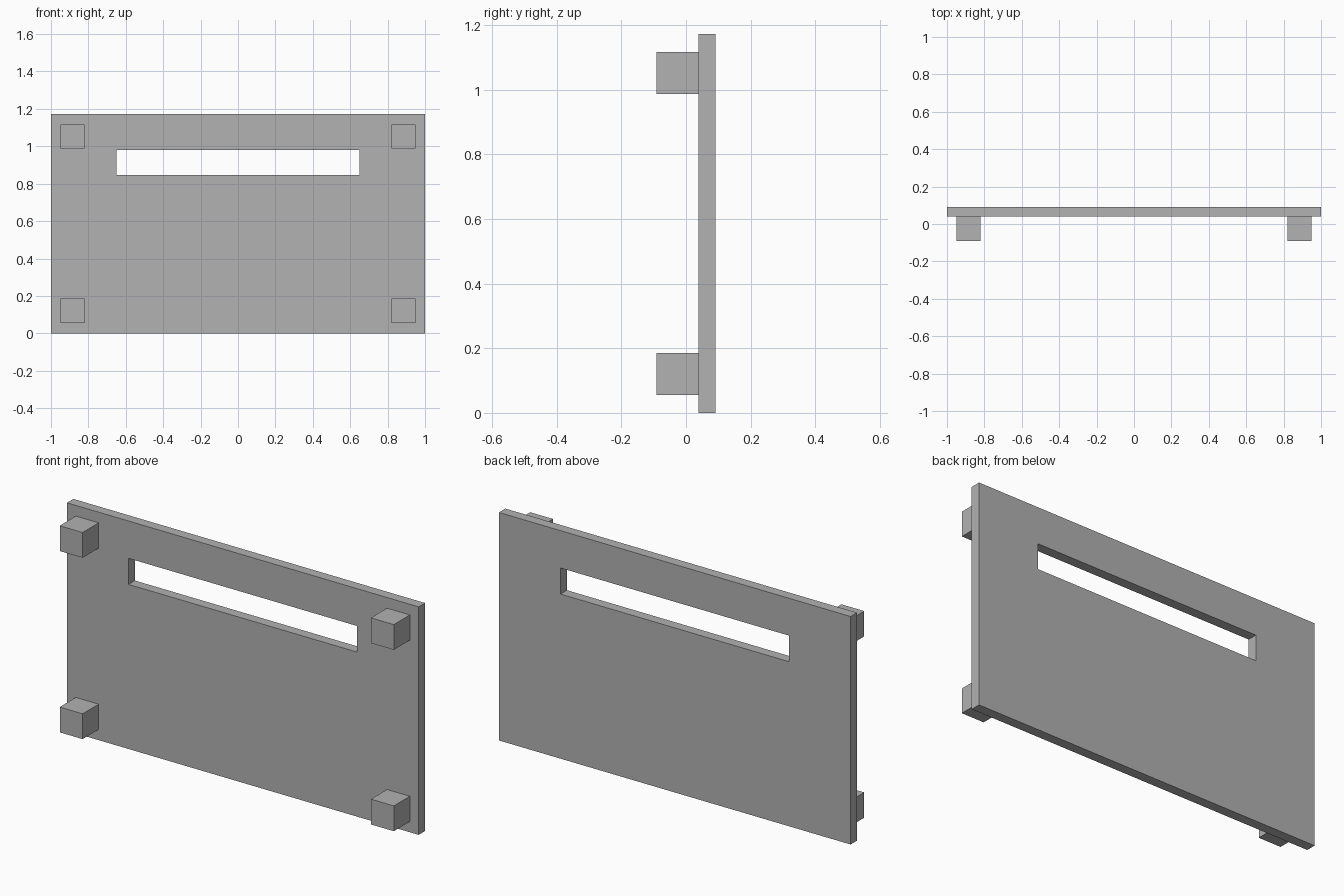
import bpy
import bmesh
from mathutils import Vector

cube = bpy.data.objects.get("Cube")
if cube:
    bpy.data.objects.remove(cube, do_unlink=True)

# Single plain grey
grey = bpy.data.materials.new("plain_grey")
grey.use_nodes = True
color = (0.445, 0.445, 0.445, 1.0)
grey.diffuse_color = color
grey.node_tree.nodes["Principled BSDF"].inputs["Base Color"].default_value = color

FRONT, JOIN, BACK = -0.091, 0.039, 0.091
HEIGHT = 1.172


def add_object(name, bm):
    bmesh.ops.recalc_face_normals(bm, faces=bm.faces)
    mesh = bpy.data.meshes.new(name)
    bm.to_mesh(mesh)
    bm.free()
    mesh.materials.append(grey)
    obj = bpy.data.objects.new(name, mesh)
    bpy.context.collection.objects.link(obj)
    return obj


def rectangle(bm, half_width, low, high):
    corners = [(-half_width, low), (half_width, low), (half_width, high), (-half_width, high)]
    return [bm.verts.new((x, JOIN, z)) for x, z in corners]


# Panel: a ring of four faces around the slot, extruded to its thickness
bm = bmesh.new()
outer = rectangle(bm, 1.0, 0.0, HEIGHT)
inner = rectangle(bm, 0.65, 0.846, 0.98)
for i in range(4):
    j = (i + 1) % 4
    bm.faces.new((outer[i], outer[j], inner[j], inner[i]))
extruded = bmesh.ops.extrude_face_region(bm, geom=bm.faces[:])
moved = [v for v in extruded["geom"] if isinstance(v, bmesh.types.BMVert)]
bmesh.ops.translate(bm, verts=moved, vec=Vector((0, BACK - JOIN, 0)))
add_object("slotted_panel", bm)

# Four corner blocks on the front
size = JOIN - FRONT
for side, x in (("left", 0.885), ("right", -0.885)):
    for level, z in (("lower", 0.12), ("upper", HEIGHT - 0.12)):
        bm = bmesh.new()
        bmesh.ops.create_cube(bm, size=size)
        block = add_object(f"{level}_{side}_block", bm)
        block.location = (x, (FRONT + JOIN) / 2, z)
